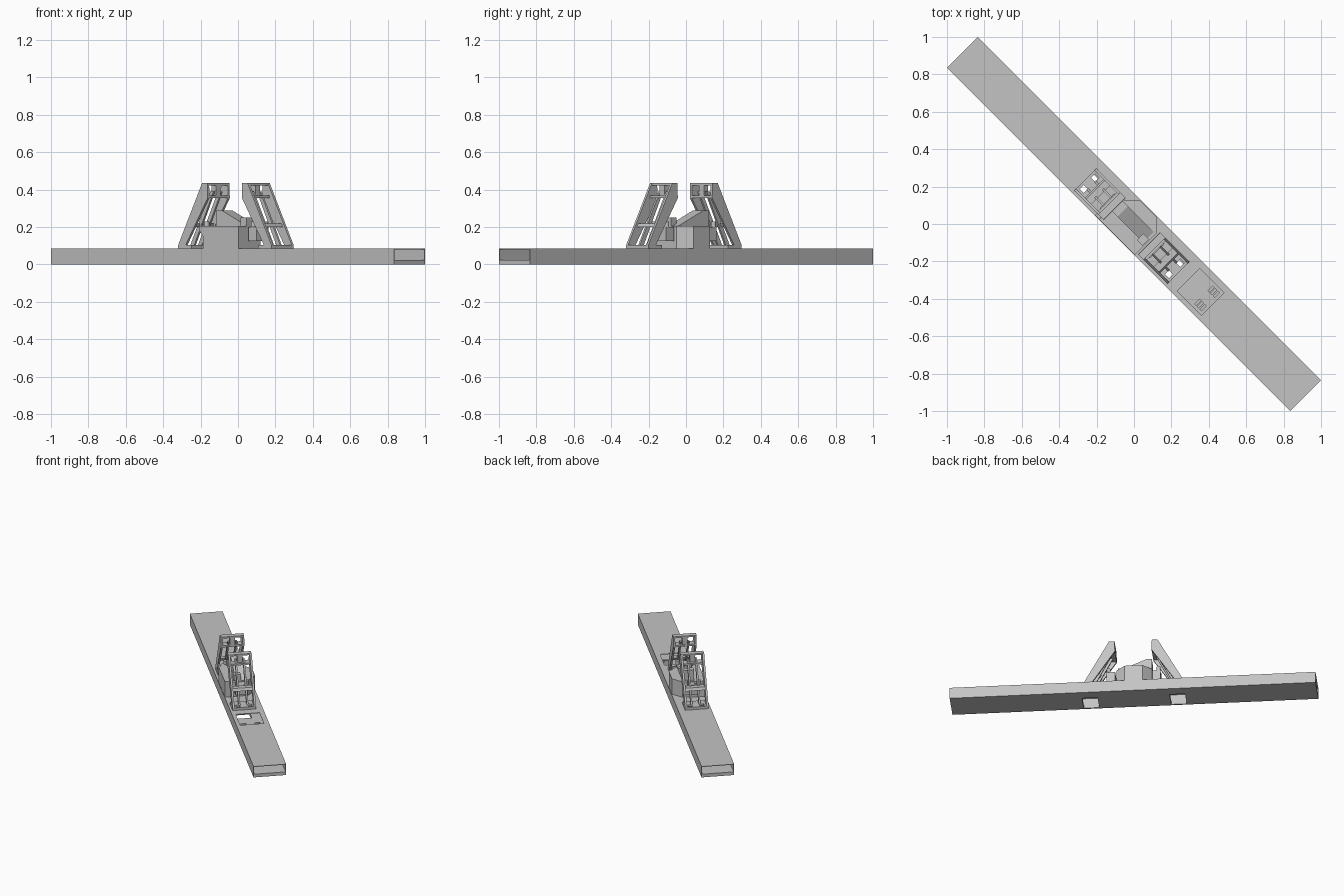
import bpy, bmesh, math
from mathutils import Matrix

old = bpy.data.objects.get("Cube")
if old:
    bpy.data.objects.remove(old)

grey = bpy.data.materials.new("plain grey")
grey.use_nodes = True
grey.diffuse_color = (0.55, 0.55, 0.55, 1)
grey.node_tree.nodes["Principled BSDF"].inputs["Base Color"].default_value = (0.55, 0.55, 0.55, 1)

# Parts are laid out along the rail (u), across it (v), then turned diagonally
TURN = Matrix.Rotation(-math.pi / 4, 4, "Z")


def finish(name, bm):
    bmesh.ops.recalc_face_normals(bm, faces=bm.faces)
    bm.transform(TURN)
    mesh = bpy.data.meshes.new(name)
    bm.to_mesh(mesh)
    bm.free()
    mesh.materials.append(grey)
    ob = bpy.data.objects.new(name, mesh)
    bpy.context.collection.objects.link(ob)
    return ob


def prism(name, pts, lo, hi, place):
    """Extrude a 2D profile between lo and hi; place maps (a, b, depth) to u, v, z."""
    bm = bmesh.new()
    ends = [[bm.verts.new(place(a, b, d)) for a, b in pts] for d in (lo, hi)]
    n = len(pts)
    for end in ends:
        bm.faces.new(end)
    for i in range(n):
        j = (i + 1) % n
        bm.faces.new((ends[0][i], ends[0][j], ends[1][j], ends[1][i]))
    return finish(name, bm)


def side(name, pts, v0, v1):
    return prism(name, pts, v0, v1, lambda a, b, d: (a, d, b))


def plan(name, pts, z0, z1):
    return prism(name, pts, z0, z1, lambda a, b, d: (a, b, d))


def box(name, u0, u1, v0, v1, z0, z1):
    return plan(name, [(u0, v0), (u1, v0), (u1, v1), (u0, v1)], z0, z1)


def cut(ob, *bounds):
    cutter = box("cutter", *bounds)
    cutter.hide_render = True
    mod = ob.modifiers.new("hole", "BOOLEAN")
    mod.operation = "DIFFERENCE"
    mod.solver = "EXACT"
    mod.object = cutter
    bpy.context.view_layer.objects.active = ob
    bpy.ops.object.modifier_apply(modifier=mod.name)
    bpy.data.objects.remove(cutter)


# Hollow rail, open at both ends
L, W, H, T = 1.297, 0.117, 0.085, 0.004
floor = box("rail_floor", -L, L, -W, W, 0, 0.025)
top = box("rail_top", -L, L, -W, W, H - T, H)
for name, s in (("rail_wall_right", -1), ("rail_wall_left", 1)):
    a, b = sorted((s * W, s * (W - T)))
    box(name, -L, L, a, b, 0.025, H - T)
cut(top, 0.417, 0.6, -0.09, 0.08, 0, 0.2)

# Toothed catches inside the access opening
for v in (-0.055, 0.045):
    for i in range(3):
        box("catch_tooth", 0.53 + i * 0.02, 0.545 + i * 0.02, v - 0.02, v + 0.02, 0.025, 0.065 - i * 0.008)

# Two leaning frames that mirror each other
BOLTS = (-0.057, 0.028)
V0, V1 = -0.1, 0.068
for s, tag in ((-1, "back"), (1, "front")):
    def mu(pts):
        return [(s * a, b) for a, b in pts]

    def span(u0, u1):
        return sorted((s * u0, s * u1))

    cut(floor, *span(0.255, 0.365), -0.105, 0.035, -0.1, 0.2)
    base = box(tag + "_base_plate", *span(0.25, 0.352), V0, V1, H, 0.105)
    for v in BOLTS:
        hole = (*span(0.308, 0.338), v - 0.015, v + 0.015, 0.04, 0.2)
        cut(top, *hole)
        cut(base, *hole)
    # Side rails with an upright head
    rail = [(0.352, 0.105), (0.172, 0.435), (0.132, 0.435), (0.13, 0.355), (0.295, 0.105)]
    for v in (V0, V1 - 0.014):
        side(tag + "_side_rail", mu(rail), v, v + 0.014)
    # Slim inner rails
    slim = [(0.31, 0.105), (0.16, 0.39), (0.135, 0.39), (0.28, 0.105)]
    for v in (-0.05, 0.008):
        side(tag + "_inner_rail", mu(slim), v, v + 0.012)
    # Head bars and cross ties
    box(tag + "_head_top", *span(0.132, 0.172), V0, V1, 0.423, 0.435)
    box(tag + "_head_bottom", *span(0.13, 0.185), V0, V1, 0.355, 0.368)
    box(tag + "_head_post", *span(0.133, 0.165), -0.034, 0.002, 0.368, 0.423)
    side(tag + "_cross_tie", mu([(0.285, 0.2), (0.275, 0.22), (0.235, 0.22), (0.245, 0.2)]), V0, V1)
    # Drive block behind the frame
    box(tag + "_drive_block", *span(0.13, 0.19), -0.05, 0.04, 0.125, 0.2)
    for v in (-0.06, 0.03):
        bm = bmesh.new()
        bmesh.ops.create_cone(bm, cap_ends=True, segments=16, radius1=0.014, radius2=0.014, depth=0.03,
                              matrix=Matrix.Translation((s * 0.177, v, 0.215)))
        finish(tag + "_pin", bm)

# Central housing with clipped corners
plan("housing", [(-0.15, -0.115), (0.12, -0.115), (0.12, 0.05), (0.057, 0.113),
                 (-0.07, 0.113), (-0.133, 0.05)], H, 0.205)
side("housing_shoulder", [(-0.15, 0.15), (-0.18, 0.185), (-0.18, 0.205), (-0.15, 0.205)], -0.115, -0.03)
side("sloped_cover", [(-0.13, 0.205), (-0.13, 0.29), (-0.09, 0.29), (0.105, 0.205)], -0.035, 0.045)
box("cover_block", 0.07, 0.115, -0.05, 0.0, 0.205, 0.25)
